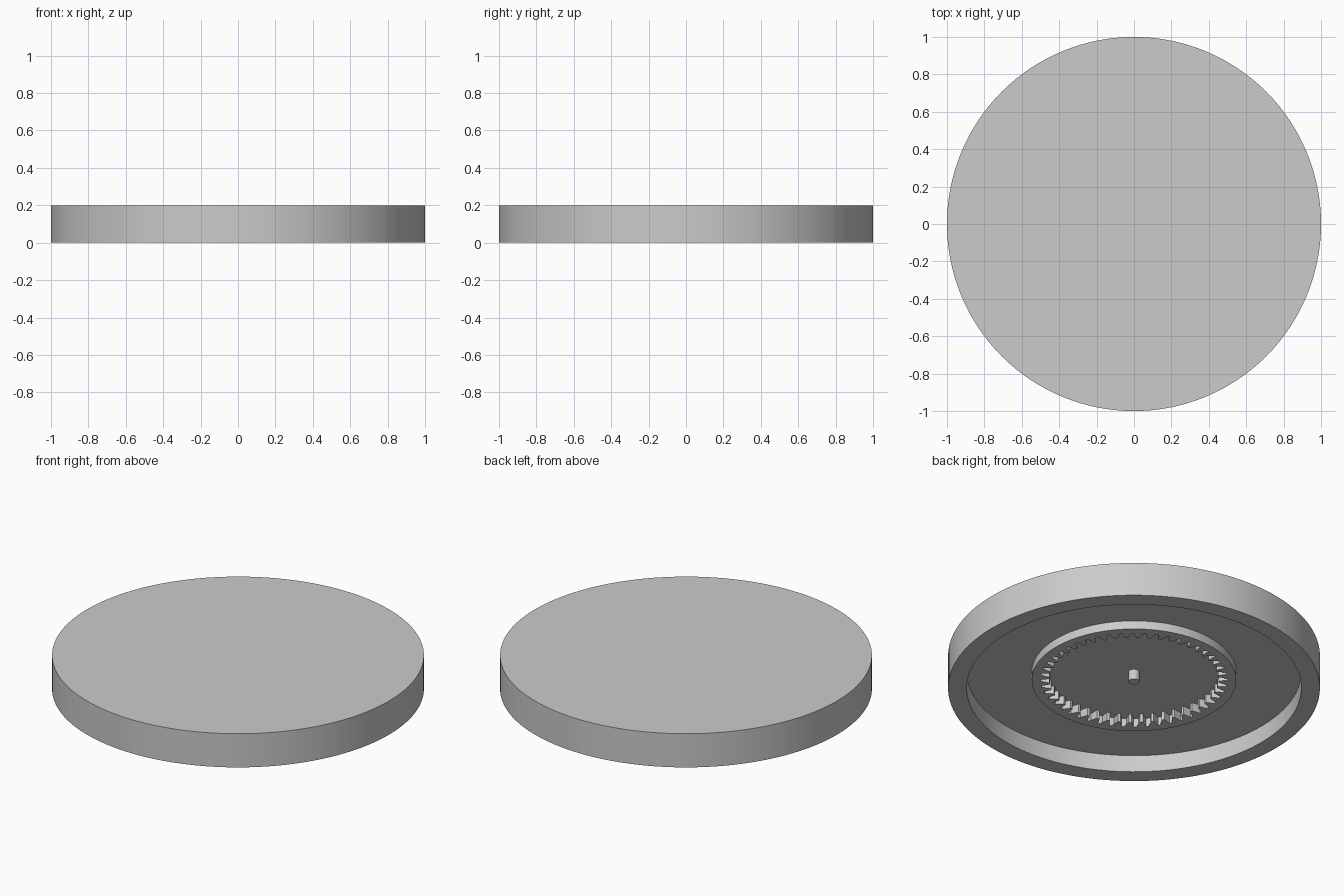
import bpy
import bmesh
from math import cos, sin, pi, radians

cube = bpy.data.objects.get("Cube")
if cube:
    bpy.data.objects.remove(cube, do_unlink=True)

# Single plain grey material
grey = bpy.data.materials.new("light_grey")
grey.use_nodes = True
colour = (0.6, 0.6, 0.6, 1.0)
grey.diffuse_color = colour
grey.node_tree.nodes["Principled BSDF"].inputs["Base Color"].default_value = colour


def circle(radius, z, count):
    return [(radius * cos(2 * pi * i / count), radius * sin(2 * pi * i / count), z)
            for i in range(count)]


def toothed_circle(tip, root, z, teeth):
    """Internal gear outline: a narrow tip and a wide root for every tooth."""
    pitch = 2 * pi / teeth
    corners = ((-0.30, root), (-0.13, tip), (0.13, tip), (0.30, root))
    return [(r * cos((t + a) * pitch), r * sin((t + a) * pitch), z)
            for t in range(teeth) for a, r in corners]


def skin(name, rings, closed=False):
    """Join rings of equal point count; cap the ends unless the loop is closed."""
    bm = bmesh.new()
    loops = [[bm.verts.new(p) for p in ring] for ring in rings]
    pairs = list(zip(loops, loops[1:]))
    if closed:
        pairs.append((loops[-1], loops[0]))
    else:
        bm.faces.new(loops[0])
        bm.faces.new(loops[-1])
    for a, b in pairs:
        for i in range(len(a)):
            j = (i + 1) % len(a)
            bm.faces.new((a[i], a[j], b[j], b[i]))
    bmesh.ops.recalc_face_normals(bm, faces=bm.faces)
    mesh = bpy.data.meshes.new(name)
    bm.to_mesh(mesh)
    bm.free()
    mesh.materials.append(grey)
    obj = bpy.data.objects.new(name, mesh)
    bpy.context.collection.objects.link(obj)
    bpy.ops.object.select_all(action='DESELECT')
    obj.select_set(True)
    bpy.context.view_layer.objects.active = obj
    bpy.ops.object.shade_smooth_by_angle(angle=radians(20))
    return obj


# Disc with a hollow underside and a raised outer rim
profile = ((1.0, 0.2), (1.0, 0.0), (0.9, 0.0), (0.9, 0.1))
skin("disc_body", [circle(r, z, 128) for r, z in profile])

# Internal ring gear hanging below the recess floor
TEETH = 48
LOW, HIGH = 0.05, 0.102
skin("ring_gear", [
    circle(0.55, HIGH, TEETH * 4),
    circle(0.55, LOW, TEETH * 4),
    toothed_circle(0.455, 0.503, LOW, TEETH),
    toothed_circle(0.455, 0.503, HIGH, TEETH),
], closed=True)

# Central axle pin
skin("axle_pin", [circle(0.03, 0.102, 32), circle(0.03, 0.04, 32)])
